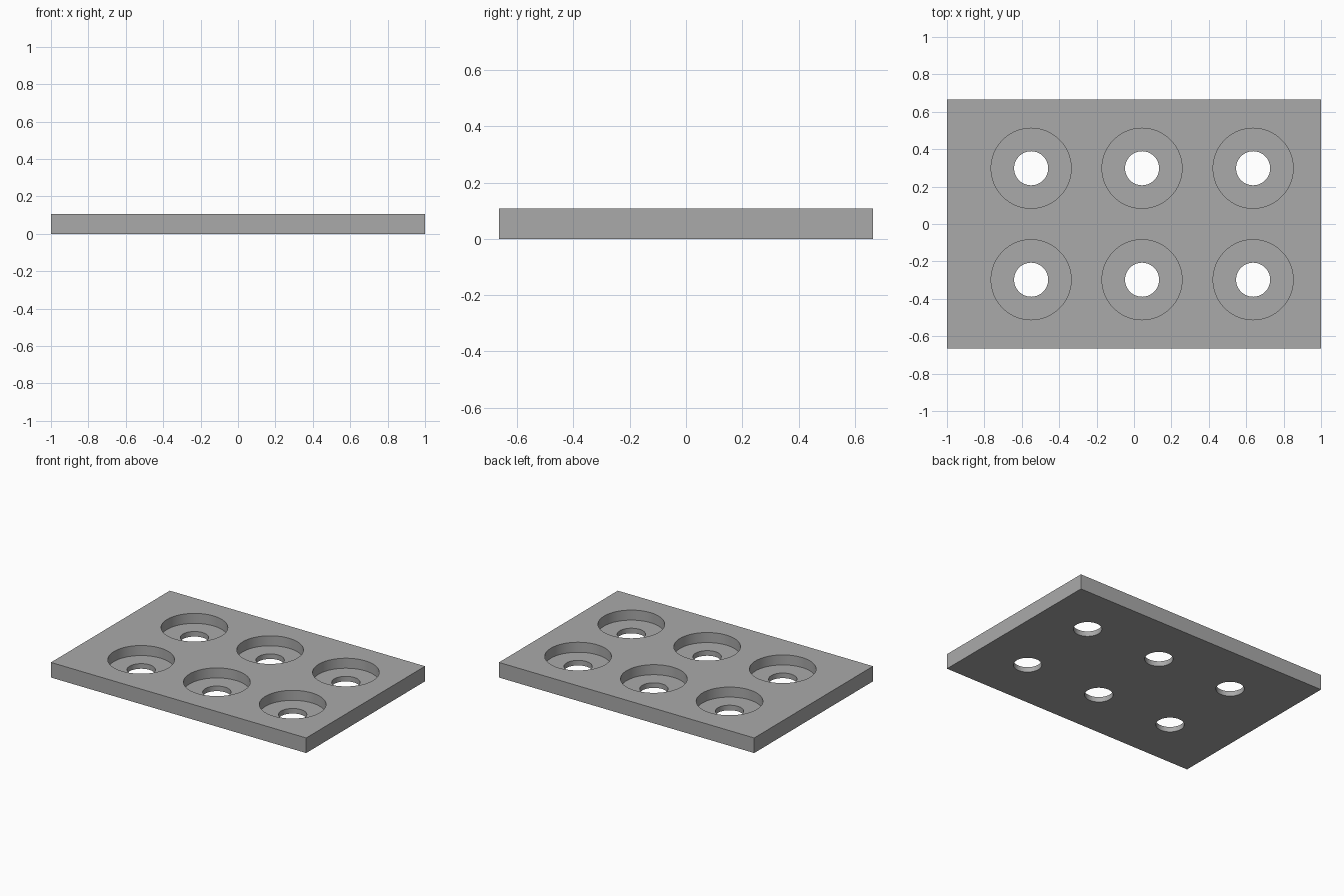
import bpy
import math

cube = bpy.data.objects.get("Cube")
if cube:
    bpy.data.objects.remove(cube, do_unlink=True)

HEIGHT, LEDGE = 0.107, 0.036
BORE_R, HOLE_R = 0.214, 0.091
COLUMNS = (-0.55, 0.043, 0.637)
ROWS = (-0.298, 0.298)

grey = bpy.data.materials.new("plain grey")
grey.use_nodes = True
colour = (0.4, 0.4, 0.4, 1)
grey.diffuse_color = colour
grey.node_tree.nodes["Principled BSDF"].inputs["Base Color"].default_value = colour

# Flat rectangular plate
bpy.ops.mesh.primitive_cube_add(size=1, location=(0, 0, HEIGHT / 2))
plate = bpy.context.object
plate.name = "plate"
plate.scale = (2, 1.33, HEIGHT)
bpy.ops.object.transform_apply(location=True, rotation=False, scale=True)
plate.data.materials.append(grey)


def cut_cylinder(radius, x, y, bottom):
    """Cut a vertical round pocket from above, down to the given height."""
    top = HEIGHT + 0.1
    bpy.ops.mesh.primitive_cylinder_add(
        vertices=96, radius=radius, depth=top - bottom,
        location=(x, y, (top + bottom) / 2))
    cutter = bpy.context.object
    cutter.name = "hole_cutter"
    cutter.hide_render = True
    cutter.data.materials.append(grey)
    cut = plate.modifiers.new("hole", "BOOLEAN")
    cut.operation = "DIFFERENCE"
    cut.solver = "EXACT"
    cut.object = cutter
    bpy.ops.object.select_all(action="DESELECT")
    bpy.context.view_layer.objects.active = plate
    plate.select_set(True)
    bpy.ops.object.modifier_apply(modifier=cut.name)
    bpy.data.objects.remove(cutter, do_unlink=True)


# Counterbored through holes in a grid
for x in COLUMNS:
    for y in ROWS:
        cut_cylinder(BORE_R, x, y, LEDGE)
        cut_cylinder(HOLE_R, x, y, -0.1)

# Round walls smooth, rims sharp
bpy.ops.object.shade_smooth_by_angle(angle=math.radians(30))
